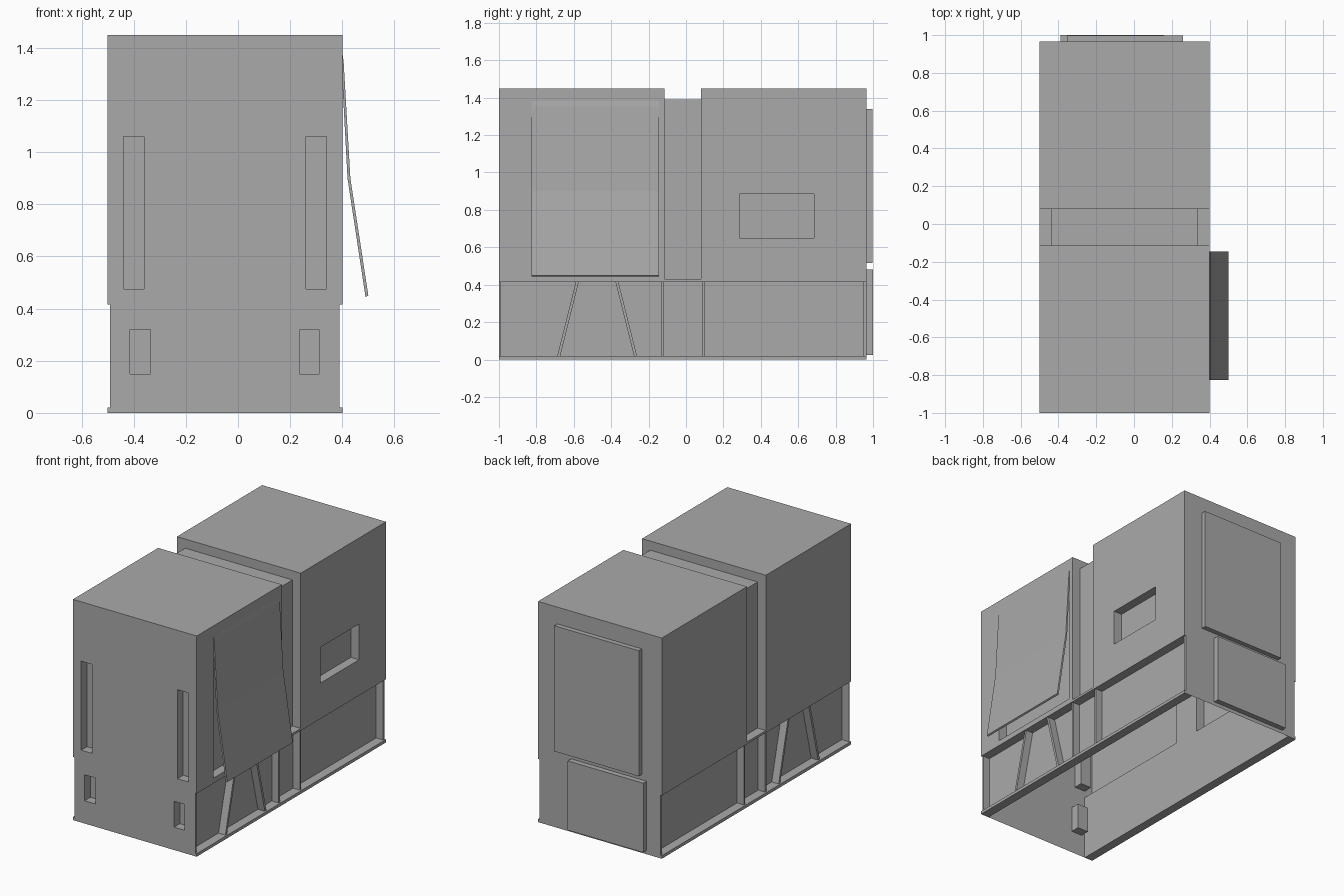
import bpy
import bmesh
from mathutils import Vector

if "Cube" in bpy.data.objects:
    bpy.data.objects.remove(bpy.data.objects["Cube"], do_unlink=True)

grey = bpy.data.materials.new("plain grey")
grey.use_nodes = True
grey.diffuse_color = (0.4, 0.4, 0.4, 1)
grey.node_tree.nodes["Principled BSDF"].inputs["Base Color"].default_value = (0.4, 0.4, 0.4, 1)

# Main dimensions
LEFT, RIGHT = -0.5, 0.4            # outer side walls
IN_L, IN_R = -0.44, 0.34           # recessed core walls
FRONT, BACK = -1.0, 0.965
GAP_A, GAP_B = -0.115, 0.08        # slot between the two housings
BASE, DECK, ROOF, LINK = 0.02, 0.42, 1.45, 1.39
DEPTH = 0.06                       # pocket depth


def finish(name, bm):
    mesh = bpy.data.meshes.new(name)
    bm.to_mesh(mesh)
    bm.free()
    mesh.materials.append(grey)
    obj = bpy.data.objects.new(name, mesh)
    bpy.context.collection.objects.link(obj)
    return obj


def box(name, x, y, z, skip=(), inward=False):
    """Box from ranges; skip drops the faces that point along those directions."""
    bm = bmesh.new()
    bmesh.ops.create_cube(bm, size=1)
    bm.normal_update()
    drop = [f for f in bm.faces if any(f.normal.dot(Vector(d)) > 0.9 for d in skip)]
    bmesh.ops.delete(bm, geom=drop, context="FACES")
    for v in bm.verts:
        v.co = [r[0] if c < 0 else r[1] for c, r in zip(v.co, (x, y, z))]
    if inward:
        bmesh.ops.reverse_faces(bm, faces=bm.faces[:])
    return finish(name, bm)


def panel(name, axis, at, u, v, holes=(), sign=1):
    """Upright wall on the x (0) or y (1) axis with rectangular openings."""
    bm = bmesh.new()
    us = sorted(set(list(u) + [c for h in holes for c in h[0]]))
    vs = sorted(set(list(v) + [c for h in holes for c in h[1]]))
    for a, b in zip(us, us[1:]):
        for c, d in zip(vs, vs[1:]):
            mu, mv = (a + b) / 2, (c + d) / 2
            if any(h[0][0] < mu < h[0][1] and h[1][0] < mv < h[1][1] for h in holes):
                continue
            pts = [(a, c), (b, c), (b, d), (a, d)]
            bm.faces.new([bm.verts.new((at, p, q) if axis == 0 else (p, at, q)) for p, q in pts])
    bmesh.ops.remove_doubles(bm, verts=bm.verts[:], dist=0.0001)
    bm.normal_update()
    flip = [f for f in bm.faces if f.normal[axis] * sign < 0]
    bmesh.ops.reverse_faces(bm, faces=flip)
    return finish(name, bm)


def prism(name, pts, axis, lo, hi):
    """Extrude a closed outline along x (0, points are y,z) or y (1, points are x,z)."""
    bm = bmesh.new()
    face = bm.faces.new([bm.verts.new((lo, p, q) if axis == 0 else (p, lo, q)) for p, q in pts])
    new = bmesh.ops.extrude_face_region(bm, geom=[face])["geom"]
    move = [0, 0, 0]
    move[axis] = hi - lo
    bmesh.ops.translate(bm, vec=move, verts=[g for g in new if isinstance(g, bmesh.types.BMVert)])
    bmesh.ops.recalc_face_normals(bm, faces=bm.faces[:])
    return finish(name, bm)


UP, DOWN = (0, 0, 1), (0, 0, -1)
PX, NX, PY, NY = (1, 0, 0), (-1, 0, 0), (0, 1, 0), (0, -1, 0)

# Front walls with handle-like pockets
tall = [((-0.44, -0.36), (0.475, 1.06)), ((0.26, 0.34), (0.475, 1.06))]
low = [((-0.415, -0.335), (0.15, 0.32)), ((0.235, 0.31), (0.15, 0.32))]
panel("front_upper_wall", 1, FRONT, (LEFT, RIGHT), (DECK, ROOF), tall, -1)
panel("front_lower_wall", 1, FRONT, (LEFT + 0.01, RIGHT - 0.01), (0, DECK), low, -1)
for label, group in (("tall", tall), ("low", low)):
    for side, (x, z) in zip(("right", "left"), group):
        box(f"{label}_pocket_{side}", x, (FRONT, FRONT + DEPTH), z, [NY], True)

# Housings: open underneath, with a passage between them
hatch = ((-0.825, -0.15), (0.45, 1.23))
window = ((0.285, 0.685), (0.65, 0.885))
passage = ((IN_L, IN_R), (DECK, LINK))
box("front_housing", (LEFT, RIGHT), (FRONT, GAP_A), (DECK, ROOF), [PX, PY, NY, DOWN])
panel("front_housing_side", 0, RIGHT, (FRONT, GAP_A), (DECK, ROOF), [hatch])
panel("front_housing_rear", 1, GAP_A, (LEFT, RIGHT), (DECK, ROOF), [passage])
box("back_housing", (LEFT, RIGHT), (GAP_B, BACK), (DECK, ROOF), [PX, NY, DOWN])
panel("back_housing_side", 0, RIGHT, (GAP_B, BACK), (DECK, ROOF), [window])
panel("back_housing_face", 1, GAP_B, (LEFT, RIGHT), (DECK, ROOF), [passage], -1)
box("link_passage", (IN_L, IN_R), (GAP_A, GAP_B), (DECK, LINK), [PY, NY, DOWN])
for name, (y, z) in (("hatch_recess", hatch), ("window_recess", window)):
    box(name, (RIGHT - DEPTH, RIGHT), y, z, [PX], True)

# Lower skirt
box("core_skirt", (IN_L, IN_R), (FRONT, BACK), (0, DECK), [UP, DOWN, PY, NY])
panel("back_lower_wall", 1, BACK, (LEFT + 0.01, RIGHT - 0.01), (0, DECK))

# Side rails and frame posts, the same on both sides
for side, outer, inner, s in (("left", RIGHT, IN_R, 1), ("right", LEFT, IN_L, -1)):
    rail = sorted((outer, inner))
    post = sorted((outer - 0.01 * s, inner))
    box(f"base_rail_{side}", rail, (FRONT, BACK), (0, BASE))
    box(f"deck_rail_{side}", rail, (FRONT, BACK), (DECK - 0.005, DECK + 0.01))
    for i, (foot, head, w) in enumerate([(-0.995, -0.995, 0.01), (-0.128, -0.128, 0.013),
                                         (0.092, 0.092, 0.013), (0.957, 0.957, 0.015),
                                         (-0.68, -0.58, 0.016), (-0.27, -0.37, 0.016)]):
        h = w / 2
        prism(f"frame_post_{side}_{i + 1}",
              [(foot - h, BASE), (foot + h, BASE), (head + h, DECK), (head - h, DECK)],
              0, post[0], post[1])

# Hanging side flap, bent once
prism("side_flap", [(0.397, 1.4), (0.405, 1.35), (0.431, 0.9), (0.5, 0.45), (0.489, 0.445),
                    (0.42, 0.9), (0.397, 1.33)], 1, -0.825, -0.145)

# Rear cover plates
box("rear_upper_cover", (-0.355, 0.26), (BACK, 0.997), (0.515, 1.34))
box("rear_lower_cover", (-0.39, 0.16), (BACK, 1.0), (0.025, 0.48))
